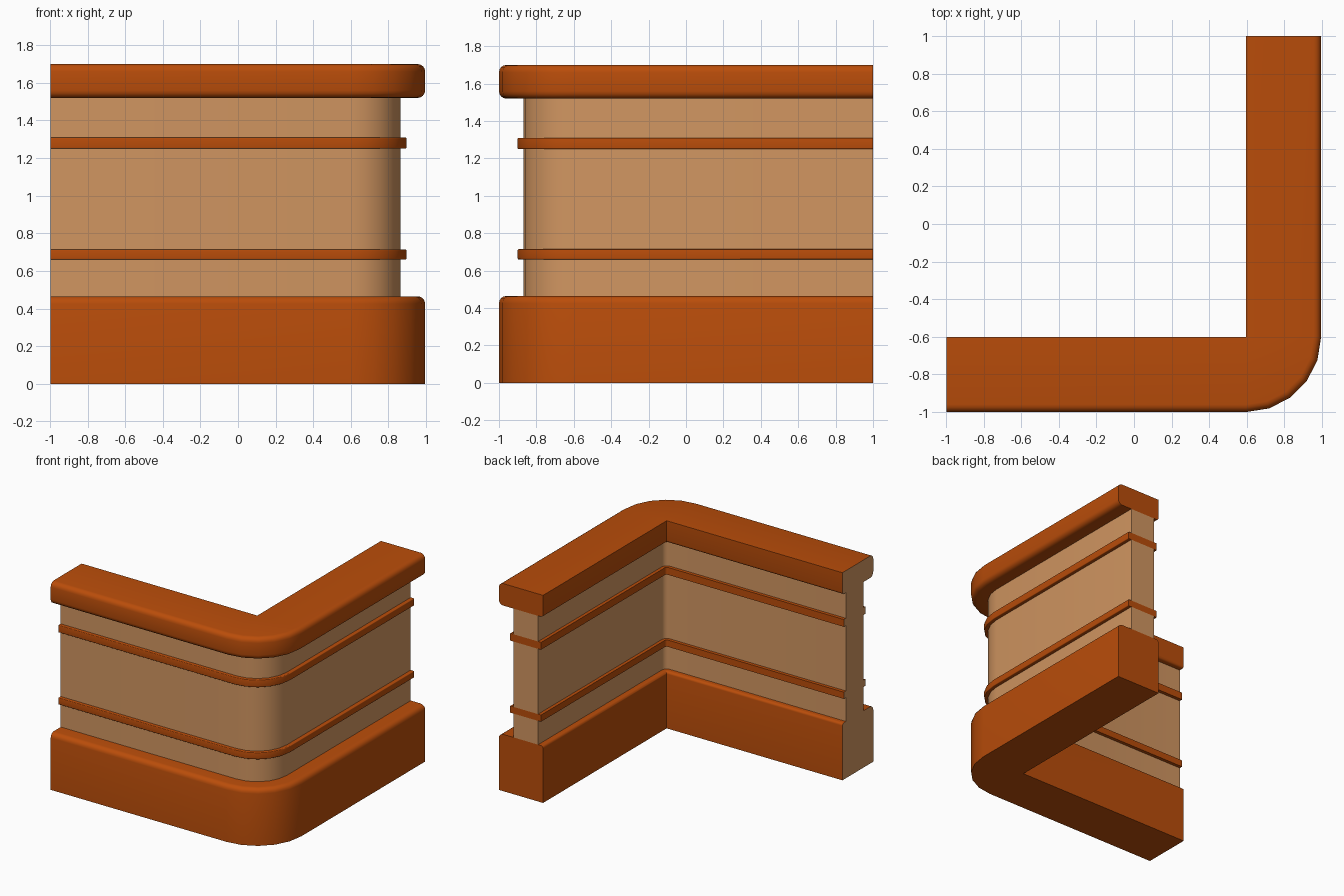
import bpy, bmesh, math

if "Cube" in bpy.data.objects:
    bpy.data.objects.remove(bpy.data.objects["Cube"])

CX, CY = 0.595, -0.6        # centre of the rounded corner (base inner corner)
X_END, Y_END = -0.997, 1.0  # open ends of the two arms
ARC_STEPS = 5


def material(name, rgb):
    m = bpy.data.materials.new(name)
    m.diffuse_color = (*rgb, 1)
    m.use_nodes = True
    m.node_tree.nodes["Principled BSDF"].inputs["Base Color"].default_value = m.diffuse_color
    return m


ORANGE = material("burnt_orange", (0.49, 0.074, 0.003))
TAN = material("tan", (0.64, 0.305, 0.12))


def rounded_profile(r0, r1, z0, z1, rad):
    """Rectangle in (r, z); rad = corner radii: outer low, outer top, inner top, inner low."""
    corners = [(r1, z0, -1, 1, -90), (r1, z1, -1, -1, 0),
               (r0, z1, 1, -1, 90), (r0, z0, 1, 1, 180)]
    pts = []
    for (r, z, sr, sz, a0), b in zip(corners, rad):
        if b == 0:
            pts.append((r, z))
            continue
        for i in range(5):
            a = math.radians(a0 + i * 22.5)
            pts.append((r + sr * b + b * math.cos(a), z + sz * b + b * math.sin(a)))
    return pts


def sweep(name, profile, mat):
    """Sweep a profile along the L path: left arm, corner arc, back arm."""
    def arc(t):
        return lambda r: (CX + r * math.sin(t), CY - r * math.cos(t))
    stations = [lambda r: (X_END, CY - r)]
    stations += [arc(i * math.pi / 2 / ARC_STEPS) for i in range(ARC_STEPS + 1)]
    stations += [lambda r: (CX + r, Y_END)]
    bm = bmesh.new()
    rings = [[bm.verts.new((*s(r), z)) for r, z in profile] for s in stations]
    n = len(profile)
    for a, b in zip(rings, rings[1:]):
        for i in range(n):
            j = (i + 1) % n
            bm.faces.new((a[i], b[i], b[j], a[j]))
    # the left end is one plain tan cut, the back end keeps the part colour
    left_end = bm.faces.new(rings[0])
    left_end.material_index = 1
    bm.faces.new(rings[-1][::-1])
    bmesh.ops.remove_doubles(bm, verts=bm.verts, dist=0.0005)
    bmesh.ops.recalc_face_normals(bm, faces=bm.faces)
    me = bpy.data.meshes.new(name)
    bm.to_mesh(me)
    bm.free()
    me.materials.append(mat)
    me.materials.append(TAN)
    ob = bpy.data.objects.new(name, me)
    bpy.context.collection.objects.link(ob)
    bpy.ops.object.select_all(action='DESELECT')
    ob.select_set(True)
    bpy.context.view_layer.objects.active = ob
    bpy.ops.object.shade_smooth_by_angle(angle=math.radians(35))


# plinth and coping
sweep("base", rounded_profile(0, 0.4, 0, 0.465, (0, 0.04, 0.02, 0)), ORANGE)
sweep("cap", rounded_profile(0, 0.4, 1.52, 1.70, (0.04, 0.04, 0, 0.02)), ORANGE)

# wall panels between the trim bands
for name, z0, z1 in (("lower_wall", 0.465, 0.66), ("middle_wall", 0.715, 1.25),
                     ("upper_wall", 1.31, 1.52)):
    sweep(name, rounded_profile(0.045, 0.27, z0, z1, (0, 0, 0, 0)), TAN)

# trim bands
for name, z0, z1 in (("lower_band", 0.66, 0.715), ("upper_band", 1.25, 1.31)):
    sweep(name, rounded_profile(0.018, 0.3, z0, z1, (0.006, 0.006, 0, 0)), ORANGE)
